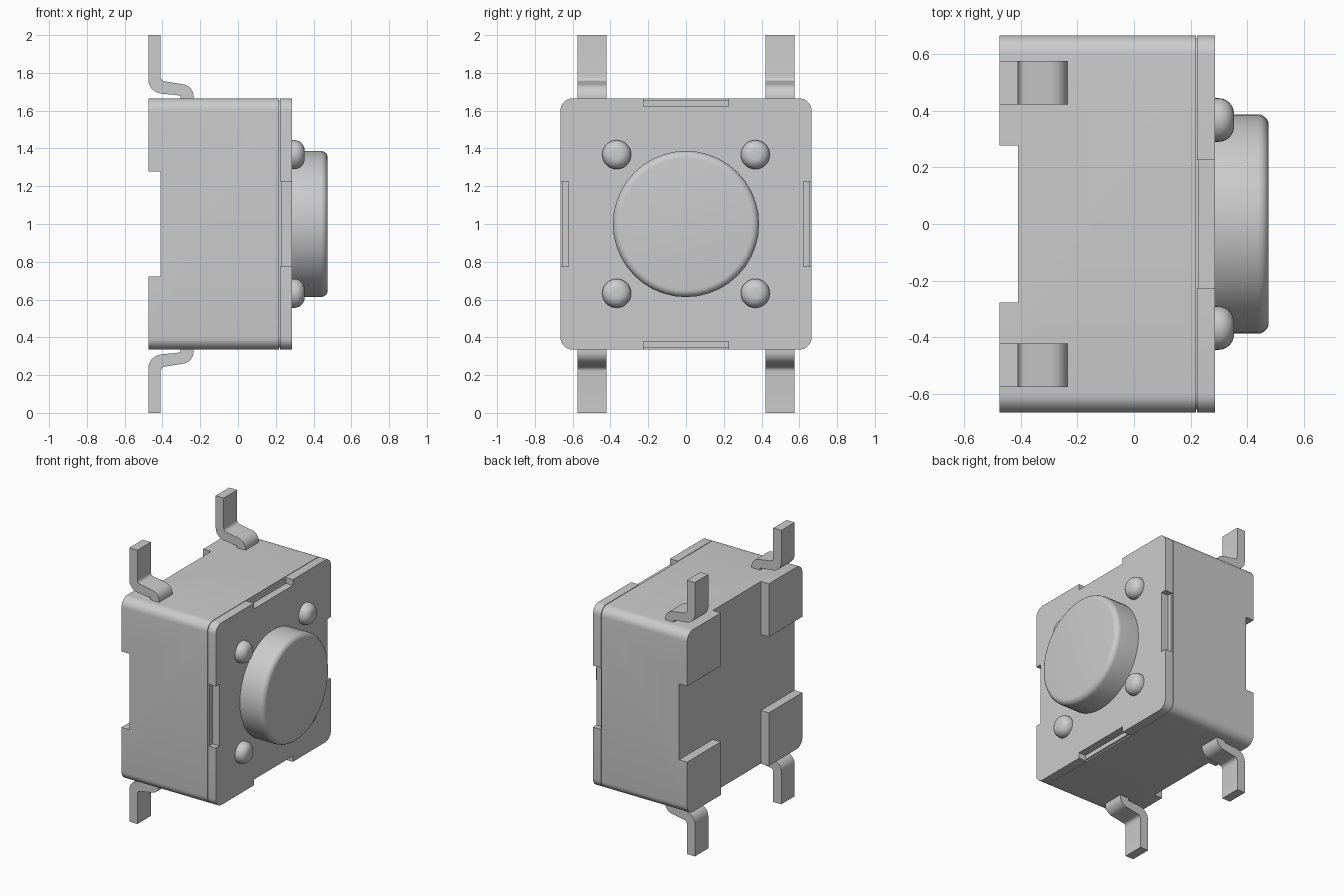
import bpy, bmesh, math
from mathutils import Vector, Matrix

if "Cube" in bpy.data.objects:
    bpy.data.objects.remove(bpy.data.objects["Cube"], do_unlink=True)

MID = 1.0        # height of the switch centre
HALF = 0.665     # half width of the square case
CORNER = 0.065   # case corner radius

grey = bpy.data.materials.new("light grey")
grey.use_nodes = True
grey.diffuse_color = (0.6, 0.6, 0.6, 1)
grey.node_tree.nodes["Principled BSDF"].inputs["Base Color"].default_value = (0.6, 0.6, 0.6, 1)


def finish(name, bm, smooth=True):
    bmesh.ops.recalc_face_normals(bm, faces=bm.faces)
    mesh = bpy.data.meshes.new(name)
    bm.to_mesh(mesh)
    bm.free()
    mesh.materials.append(grey)
    obj = bpy.data.objects.new(name, mesh)
    bpy.context.collection.objects.link(obj)
    if smooth:
        bpy.ops.object.select_all(action="DESELECT")
        obj.select_set(True)
        bpy.context.view_layer.objects.active = obj
        bpy.ops.object.shade_smooth_by_angle(angle=math.radians(35))
    return obj


def prism(name, points, offset, smooth=True):
    """Extrude a closed outline of 3D points by an offset."""
    bm = bmesh.new()
    face = bm.faces.new([bm.verts.new(p) for p in points])
    result = bmesh.ops.extrude_face_region(bm, geom=[face], use_keep_orig=True)
    verts = [v for v in result["geom"] if isinstance(v, bmesh.types.BMVert)]
    bmesh.ops.translate(bm, verts=verts, vec=offset)
    return finish(name, bm, smooth)


def arc(cx, cy, r, start, end, steps=8):
    """Points on an arc, angles in degrees."""
    angles = [math.radians(start + (end - start) * i / steps) for i in range(steps + 1)]
    return [(cx + r * math.cos(a), cy + r * math.sin(a)) for a in angles]


def four_sided(quarter, x):
    """Repeat a quarter outline around the switch axis."""
    out = []
    for k in range(4):
        turn = Matrix.Rotation(k * math.pi / 2, 2)
        for p in quarter:
            q = turn @ Vector(p)
            out.append((x, q.x, q.y + MID))
    return out


def lathe(name, profile, y, z, steps):
    """Spin an (x, radius) profile around an axis parallel to x."""
    bm = bmesh.new()
    verts = [bm.verts.new((x, y + r, z)) for x, r in profile]
    edges = [bm.edges.new(pair) for pair in zip(verts, verts[1:])]
    bmesh.ops.spin(bm, geom=verts + edges, cent=(0, y, z), axis=(1, 0, 0),
                   angle=2 * math.pi, steps=steps)
    bmesh.ops.remove_doubles(bm, verts=bm.verts, dist=0.0001)
    return finish(name, bm)


# Case with a cross-shaped recess in the back, leaving four corner feet
c = HALF - CORNER
corner = arc(c, c, CORNER, 0, 90)
case = prism("case", four_sided(corner, -0.475), (0.693, 0, 0), smooth=False)
cross = [(1, -0.277), (1, 0.277), (0.277, 0.277)]
cutter = prism("recess_cutter", four_sided(cross, -0.6), (0.19, 0, 0), smooth=False)
cutter.hide_render = True
cut = case.modifiers.new("recess", "BOOLEAN")
cut.operation = "DIFFERENCE"
cut.solver = "EXACT"
cut.object = cutter
bpy.ops.object.select_all(action="DESELECT")
case.select_set(True)
bpy.context.view_layer.objects.active = case
bpy.ops.object.modifier_apply(modifier=cut.name)
bpy.data.objects.remove(cutter, do_unlink=True)
bpy.ops.object.shade_smooth_by_angle(angle=math.radians(35))

# Thin seam between case and cover
seam = [(y * 0.985, z * 0.985) for y, z in corner]
prism("seam_core", four_sided(seam, 0.21), (0.02, 0, 0))

# Cover plate with a shallow notch in the middle of each side
inner = HALF - 0.042
notch = [(HALF, -0.225), (inner, -0.225), (inner, 0.225), (HALF, 0.225)]
prism("cover_plate", four_sided(notch + corner, 0.222), (0.064, 0, 0))

# Round push button with a filleted rim
rim = arc(0.437, 0.349, 0.038, 90, 0, 6)
lathe("push_button", [(0.27, 0), (0.27, 0.387)] + rim + [(0.475, 0)], 0, MID, 40)

# Four domed rivets and four bent legs
outer_bend = arc(-0.4, 1.765, 0.075, 180, 264)
inner_bend = arc(-0.385, 1.78, 0.025, 264, 180, 5)
shoulder = arc(-0.3, 1.675, 0.065, 0, 84)
leg_profile = ([(-0.475, 2)] + outer_bend + [(-0.305, 1.68), (-0.3, 1.62), (-0.235, 1.62)]
               + shoulder + inner_bend + [(-0.41, 2)])
for side, s in (("left", 1), ("right", -1)):
    for level, t in (("upper", 1), ("lower", -1)):
        dome = arc(0.298, 0.022, 0.055, 90, 0, 8)
        lathe(f"{level}_{side}_rivet", [(0.27, 0), (0.27, 0.077)] + dome + [(0.353, 0)],
              s * 0.367, MID + t * 0.367, 28)
        points = [(x, s * 0.498 - 0.077, MID + t * (z - MID)) for x, z in leg_profile]
        prism(f"{level}_{side}_leg", points, (0, 0.154, 0))
